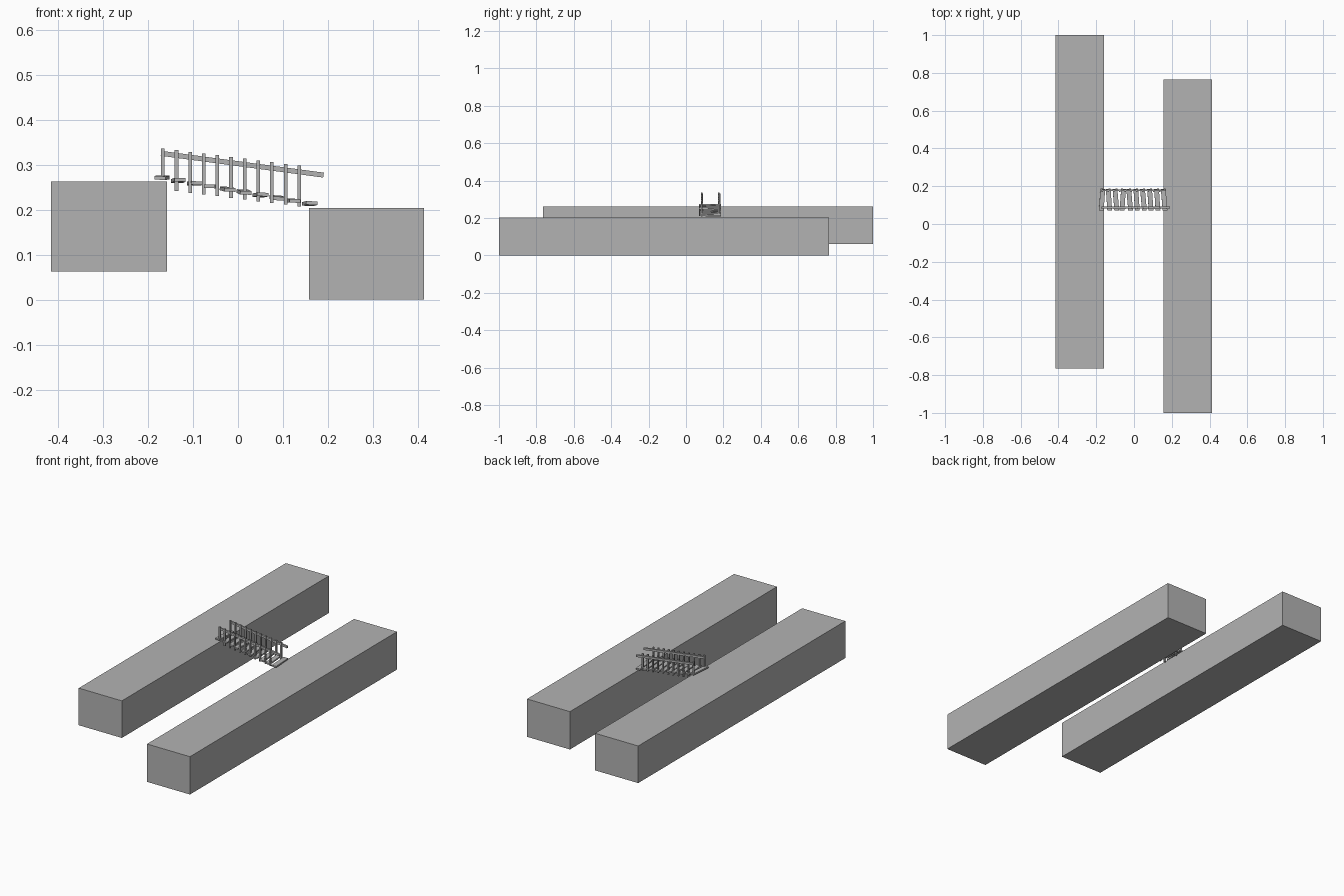
import bpy, bmesh, math, random
from mathutils import Matrix, Vector

if "Cube" in bpy.data.objects:
    bpy.data.objects.remove(bpy.data.objects["Cube"])

random.seed(4)
grey = bpy.data.materials.new("plain grey")
grey.diffuse_color = (0.45, 0.45, 0.45, 1)
grey.use_nodes = True
grey.node_tree.nodes["Principled BSDF"].inputs["Base Color"].default_value = grey.diffuse_color


def box(name, centre, size, rot=(0, 0, 0)):
    """Box with given centre, size and Euler-style x/y/z rotation."""
    bm = bmesh.new()
    bmesh.ops.create_cube(bm, size=1)
    m = Matrix.Translation(centre)
    for angle, axis in zip(rot, "XYZ"):
        m = m @ Matrix.Rotation(angle, 4, axis)
    bm.transform(m @ Matrix.Diagonal((*size, 1)))
    me = bpy.data.meshes.new(name)
    bm.to_mesh(me)
    bm.free()
    me.materials.append(grey)
    ob = bpy.data.objects.new(name, me)
    bpy.context.collection.objects.link(ob)
    return ob


# two long banks, offset in height and length
box("left_bank", (-0.2865, 0.118, 0.162), (0.257, 1.764, 0.2))
box("right_bank", (0.2855, -0.118, 0.102), (0.256, 1.764, 0.204))

# sloping handrails
for name, y, x0, x1 in (("front_rail", 0.087, -0.171, 0.19),
                        ("back_rail", 0.179, -0.171, 0.17)):
    a, b = Vector((x0, y, 0.325)), Vector((x1, y, 0.325 - (x1 - x0) * 0.134))
    d = b - a
    box(name, (a + b) / 2, (d.length, 0.009, 0.011), (0, math.atan2(-d.z, d.x), 0))

# posts, the first pair standing on the left bank
for i in range(11):
    x = -0.167 + i * 0.0303
    top = 0.336 - i * 0.0038
    bottom = 0.266 if i == 0 else top - 0.091
    for side, y in (("front", 0.083), ("back", 0.174)):
        box(f"{side}_post_{i}", (x, y, (top + bottom) / 2), (0.008, 0.008, top - bottom))

# slightly crooked planks
for i in range(10):
    yaw = math.radians(random.choice((-1, 1)) * random.uniform(3.5, 5.5))
    roll = math.radians(random.uniform(-2, 2))
    box(f"plank_{i}", (-0.169 + i * 0.0365, 0.129, 0.271 - i * 0.0064),
        (0.025, 0.115, 0.008), (roll, math.radians(2), yaw))
